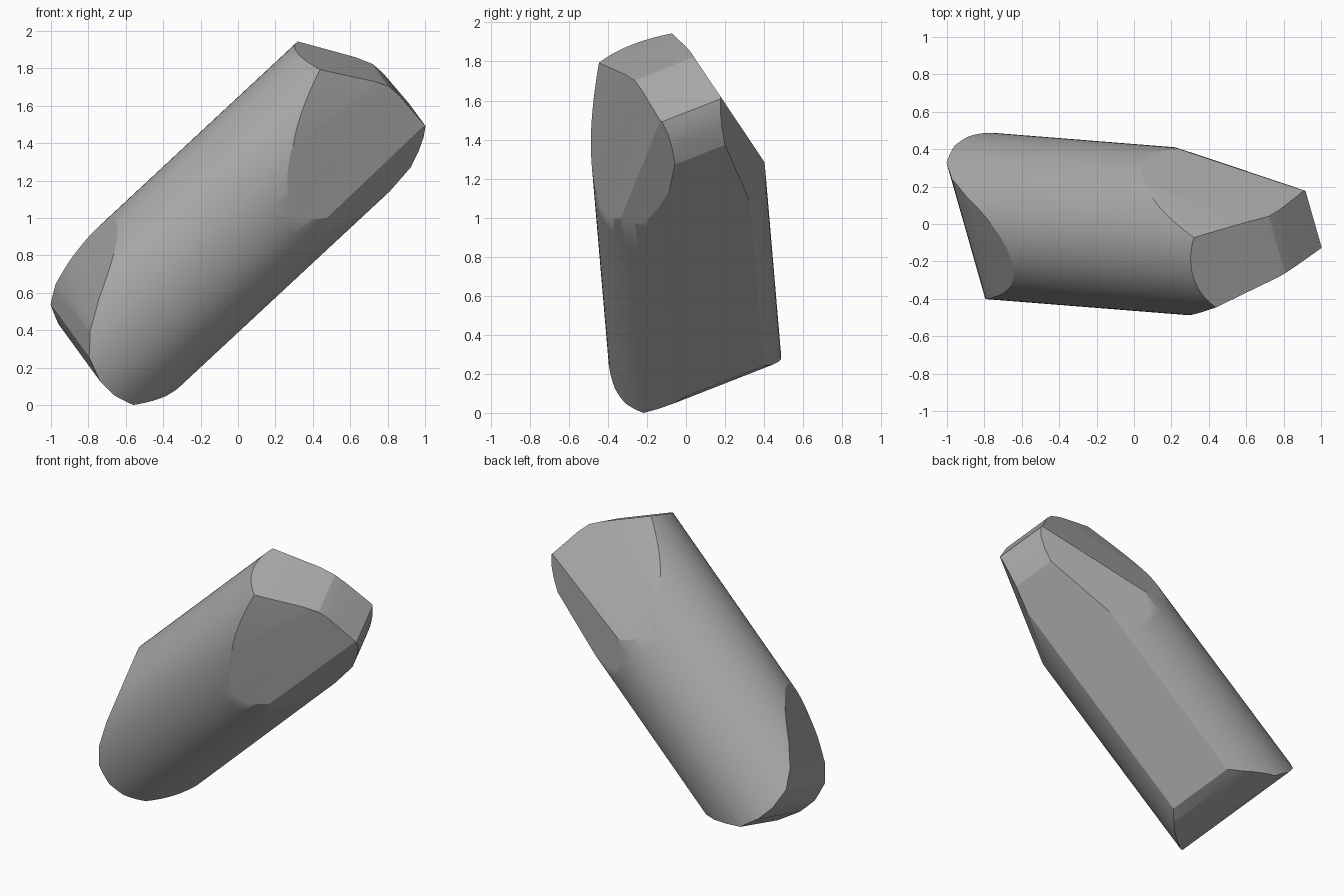
import bpy
import bmesh
import math
from mathutils import Matrix, Vector

old = bpy.data.objects.get("Cube")
if old:
    bpy.data.objects.remove(old, do_unlink=True)

# Tilted frame of the bar: along its length, across it, and out of its crown
length = Vector((0.731, -0.058, 0.68)).normalized()
across = Vector((-0.265, 0.9, 0.344))
across = (across - length * across.dot(length)).normalized()
crown = length.cross(across)

FRONT, BACK, TOP, UNDER = 0.43, 0.445, 0.485, 0.45
SIDES, RINGS = 96, 14


def trim(bm, point, normal):
    """Cut away everything beyond a plane and close the opening."""
    geom = bm.verts[:] + bm.edges[:] + bm.faces[:]
    cut = bmesh.ops.bisect_plane(bm, geom=geom, dist=1e-5, plane_co=point,
                                 plane_no=normal, clear_outer=True)
    rim = [e for e in cut["geom_cut"]
           if isinstance(e, bmesh.types.BMEdge) and e.is_boundary]
    if rim:
        bmesh.ops.holes_fill(bm, edges=rim, sides=0)


def trim_along(bm, path):
    """Trim by each segment of a clockwise side profile (length, crown)."""
    for (a0, c0), (a1, c1) in zip(path, path[1:]):
        trim(bm, (a0, 0, c0), (c0 - c1, 0, a1 - a0))


def trim_through(bm, p, q, r):
    """Trim by the plane through three points, keeping the bar's middle."""
    p, q, r = Vector(p), Vector(q), Vector(r)
    normal = (q - p).cross(r - p)
    trim(bm, p, normal if normal.dot(p) > 0 else -normal)


def oval(a, t):
    """Point on the bar's oval section, each side with its own radius."""
    b, c = math.cos(t), math.sin(t)
    return (a, b * (BACK if b > 0 else FRONT), c * (TOP if c > 0 else UNDER))


bm = bmesh.new()

# Oval bar
rings = [[bm.verts.new(oval(-1.3 + 2.6 * k / RINGS, math.tau * i / SIDES))
          for i in range(SIDES)] for k in range(RINGS + 1)]
for low, high in zip(rings, rings[1:]):
    for i in range(SIDES):
        j = (i + 1) % SIDES
        bm.faces.new((low[i], low[j], high[j], high[i]))
bm.faces.new(rings[0][::-1])
bm.faces.new(rings[-1])

# Blunt tip, flat underside and rounded foot
trim_along(bm, [(0.845, 0.485), (1.04, 0.14), (1.08, 0.05), (1.085, -0.03),
                (1.07, -0.27), (1.02, -0.315), (0.95, -0.355), (0.86, -0.39),
                (-0.86, -0.39), (-0.93, -0.345), (-1.0, -0.28), (-1.08, -0.2),
                (-1.115, -0.06), (-1.115, 0.06), (-1.07, 0.19), (-0.97, 0.28),
                (-0.82, 0.355), (-0.48, 0.485)])

# Chisel bevels on the front and back of the tip
for side, tip, start in ((-1, 0.175, 0.39), (1, 0.16, 0.4)):
    trim(bm, (1.085, side * tip, 0), (start - tip, side * 0.685, 0))

# Softer bevels that ease the chisel into the crown and the underside
trim_through(bm, (0.4, -0.4, 0.2), (0.876, -0.215, 0.435), (1.089, -0.175, 0.06))
trim_through(bm, (0.38, -0.38, -0.2), (1.07, -0.175, -0.27), (0.83, -0.18, -0.39))
trim_through(bm, (0.42, 0.4, 0.15), (0.869, 0.208, 0.43), (1.089, 0.168, 0.06))
trim_through(bm, (0.42, 0.4, -0.15), (1.07, 0.157, -0.27), (0.74, 0.14, -0.39))

bmesh.ops.remove_doubles(bm, verts=bm.verts[:], dist=0.0005)
bmesh.ops.recalc_face_normals(bm, faces=bm.faces[:])

# Stand the bar in its tilted pose
pose = Matrix((length, across, crown)).transposed().to_4x4()
pose.translation = (0, 0, 1)
bmesh.ops.transform(bm, matrix=pose, verts=bm.verts[:])
lows = [min(v.co[k] for v in bm.verts) for k in range(3)]
highs = [max(v.co[k] for v in bm.verts) for k in range(3)]
base = Vector(((lows[0] + highs[0]) / 2, (lows[1] + highs[1]) / 2, lows[2]))
bmesh.ops.translate(bm, verts=bm.verts[:], vec=-base)

mesh = bpy.data.meshes.new("chisel_bar")
bm.to_mesh(mesh)
bm.free()
bar = bpy.data.objects.new("chisel_bar", mesh)
bpy.context.collection.objects.link(bar)

# Plain grey
grey = bpy.data.materials.new("plain_grey")
grey.use_nodes = True
colour = (0.4, 0.4, 0.4, 1)
grey.diffuse_color = colour
grey.node_tree.nodes["Principled BSDF"].inputs["Base Color"].default_value = colour
mesh.materials.append(grey)

bpy.ops.object.select_all(action="DESELECT")
bar.select_set(True)
bpy.context.view_layer.objects.active = bar
bpy.ops.object.shade_smooth_by_angle(angle=math.radians(20))
flats = bar.modifiers.new("even_flats", "WEIGHTED_NORMAL")
flats.keep_sharp = True
